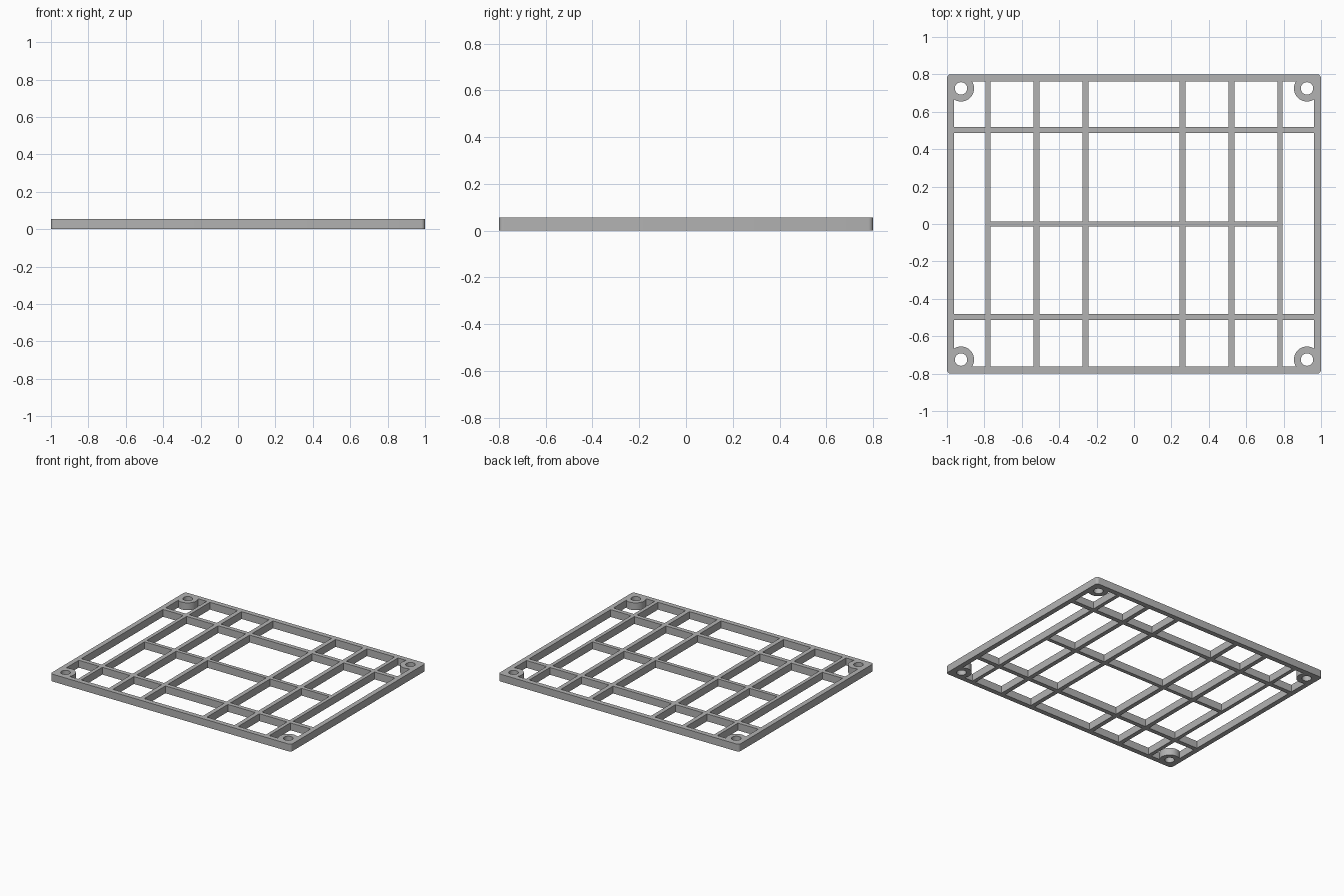
import bpy

cube = bpy.data.objects.get("Cube")
if cube:
    bpy.data.objects.remove(cube, do_unlink=True)

HEIGHT = 0.055
HALF_X, HALF_Y = 1.0, 0.8
RIM = 0.037

grey = bpy.data.materials.new("grey_plastic")
grey.use_nodes = True
colour = (0.448, 0.448, 0.448, 1)
grey.diffuse_color = colour
grey.node_tree.nodes["Principled BSDF"].inputs["Base Color"].default_value = colour


def box(name, x, y, width, depth, height=HEIGHT):
    bpy.ops.mesh.primitive_cube_add(size=1, location=(x, y, HEIGHT / 2))
    ob = bpy.context.object
    ob.name = name
    ob.scale = (width, depth, height)
    bpy.ops.object.transform_apply(location=True, rotation=False, scale=True)
    ob.data.materials.append(grey)
    return ob


def cylinder(name, x, y, radius, height=HEIGHT):
    bpy.ops.mesh.primitive_cylinder_add(
        vertices=40, radius=radius, depth=height, location=(x, y, HEIGHT / 2))
    ob = bpy.context.object
    ob.name = name
    bpy.ops.object.transform_apply(location=True, rotation=False, scale=True)
    ob.data.materials.append(grey)
    return ob


def combine(base, tool, operation):
    """Merge or cut with a tool solid, then discard the tool."""
    mod = base.modifiers.new(operation.title(), "BOOLEAN")
    mod.operation = operation
    mod.solver = "EXACT"
    mod.object = tool
    bpy.context.view_layer.objects.active = base
    bpy.ops.object.modifier_apply(modifier=mod.name)
    bpy.data.objects.remove(tool, do_unlink=True)


# Outer rim: slab with rounded upright corners and an open middle
grid = box("grid_frame", 0, 0, 2 * HALF_X, 2 * HALF_Y)
weights = grid.data.attributes.new("bevel_weight_edge", "FLOAT", "EDGE")
for edge in grid.data.edges:
    a, b = (grid.data.vertices[i].co for i in edge.vertices)
    weights.data[edge.index].value = float(abs(a.z - b.z) > HEIGHT / 2)
bevel = grid.modifiers.new("Corners", "BEVEL")
bevel.limit_method = "WEIGHT"
bevel.width = 0.02
bevel.segments = 5
bpy.ops.object.modifier_apply(modifier=bevel.name)
combine(grid, box("opening", 0, 0, 2 * (HALF_X - RIM), 2 * (HALF_Y - RIM), 1), "DIFFERENCE")

# Bars running front to back, mirrored about the centre
for x, width in ((0.26, 0.033), (0.521, 0.033), (0.781, 0.028)):
    for side in (-1, 1):
        combine(grid, box("long_bar", side * x, 0, width, 2 * HALF_Y - RIM), "UNION")

# Bars running left to right; the middle one stops at the outermost long bars
for y, length, width in ((-0.498, 2 * HALF_X - RIM, 0.033),
                         (0, 1.57, 0.028),
                         (0.502, 2 * HALF_X - RIM, 0.033)):
    combine(grid, box("cross_bar", 0, y, length, width), "UNION")

# Corner screw bosses with through holes
for sx in (-1, 1):
    for sy in (-1, 1):
        x, y = sx * 0.925, sy * 0.725
        combine(grid, cylinder("screw_boss", x, y, 0.07), "UNION")
        combine(grid, cylinder("screw_hole", x, y, 0.033, 1), "DIFFERENCE")

bpy.ops.object.select_all(action="DESELECT")
grid.select_set(True)
bpy.context.view_layer.objects.active = grid
bpy.ops.object.shade_smooth_by_angle()
